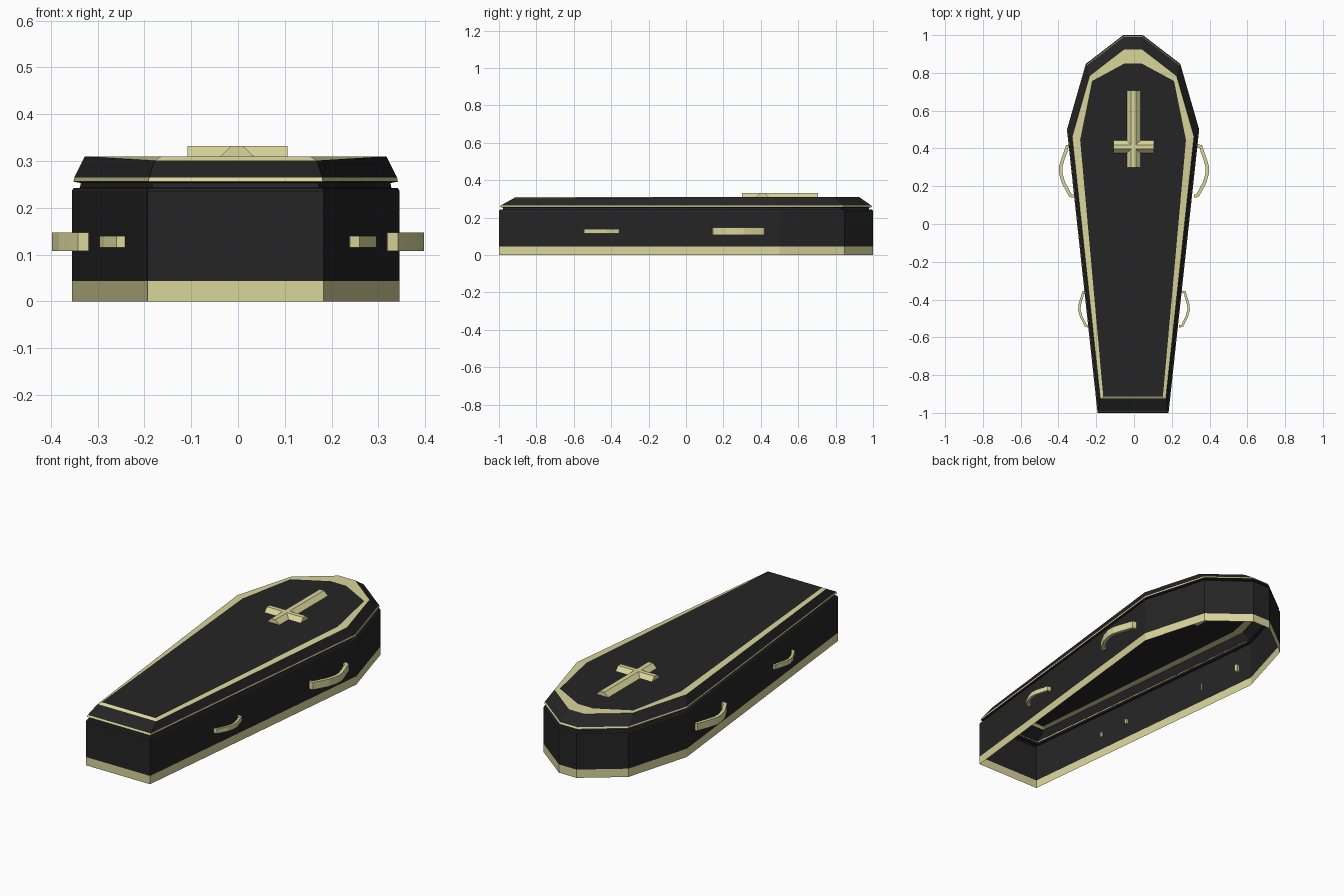
import bpy, bmesh
from mathutils import Vector

if "Cube" in bpy.data.objects:
    bpy.data.objects.remove(bpy.data.objects["Cube"])

CX = -0.005  # body sits very slightly left of the handles' centre


def material(name, rgb):
    m = bpy.data.materials.new(name)
    m.diffuse_color = (*rgb, 1)
    m.use_nodes = True
    m.node_tree.nodes["Principled BSDF"].inputs["Base Color"].default_value = m.diffuse_color
    return m


BLACK = material("black_lacquer", (0.018, 0.018, 0.018))
GOLD = material("pale_gold", (0.70, 0.67, 0.33))


def finish(name, bm, mats, recalc=True):
    if recalc:
        bmesh.ops.recalc_face_normals(bm, faces=bm.faces)
    me = bpy.data.meshes.new(name)
    bm.to_mesh(me)
    bm.free()
    for m in mats:
        me.materials.append(m)
    ob = bpy.data.objects.new(name, me)
    bpy.context.collection.objects.link(ob)
    return ob


def outline(half):
    """Full closed outline from the right half, foot to head."""
    return half + [(-x, y) for x, y in reversed(half)]


def loft(name, rings, band_mats, cap=None):
    """Sheet through (outline, z) rings; one material index per band."""
    bm = bmesh.new()
    loops = [[bm.verts.new((x + CX, y, z(y) if callable(z) else z)) for x, y in pts]
             for pts, z in rings]
    for lo, hi, mi in zip(loops, loops[1:], band_mats):
        n = len(lo)
        for i in range(n):
            j = (i + 1) % n
            bm.faces.new((lo[i], lo[j], hi[j], hi[i])).material_index = mi
    if cap is not None:
        bm.faces.new(loops[-1]).material_index = cap
    return finish(name, bm, [BLACK, GOLD], recalc=False)


def scaled(sx, sy):
    return [(x * sx, y * sy) for x, y in FULL]


FULL = outline([(0.188, -1.0), (0.35, 0.5), (0.25, 0.848), (0.052, 1.0)])
PANEL = outline([(0.158, -0.912), (0.28, 0.445), (0.217, 0.757), (0.045, 0.85)])

# Open-bottomed body with gold base band and a recessed neck under the lid
loft("coffin_body",
     [(FULL, 0), (FULL, 0.044), (FULL, 0.236), (scaled(0.99, 0.995), 0.242),
      (scaled(0.95, 0.98), 0.243), (scaled(0.945, 0.977), 0.253)],
     [1, 0, 0, 0, 0])

# Lid with gold rim line, sloped sides, gold border and dark panel
loft("coffin_lid",
     [(scaled(0.945, 0.977), 0.253), (scaled(0.99, 0.995), 0.256),
      (scaled(0.985, 0.99), 0.265),
      (scaled(0.92, 0.925), lambda y: 0.301 if y < -0.9 else 0.31), (PANEL, 0.31)],
     [0, 1, 0, 1], cap=0)


# Cross made of two ridged bars
def ridged_bar(name, centre, half_len, half_w, along_y):
    bm = bmesh.new()
    section = [(-half_w, 0), (half_w, 0), (half_w * 0.35, 0.022), (-half_w * 0.35, 0.022)]
    ends = []
    for s in (-half_len, half_len):
        ends.append([bm.verts.new((centre[0] + (u if along_y else s),
                                   centre[1] + (s if along_y else u), 0.31 + h))
                     for u, h in section])
    a, b = ends
    for i in range(4):
        bm.faces.new((a[i], a[(i + 1) % 4], b[(i + 1) % 4], b[i]))
    bm.faces.new(a)
    bm.faces.new(b)
    return finish(name, bm, [GOLD])


ridged_bar("cross_upright", (-0.002, 0.503), 0.204, 0.036, True)
ridged_bar("cross_arm", (-0.001, 0.408), 0.107, 0.033, False)


# Bowed strap handles, mirrored to both sides
def handle(name, path, z0, z1, thick, side):
    bm = bmesh.new()
    pts = [Vector(p) for p in path]
    cols = []
    for i, p in enumerate(pts):
        t = (pts[min(i + 1, len(pts) - 1)] - pts[max(i - 1, 0)]).normalized()
        n = Vector((-t.y, t.x)) * thick / 2
        cols.append([bm.verts.new((side * q.x, q.y, z))
                     for q, z in ((p - n, z0), (p + n, z0), (p + n, z1), (p - n, z1))])
    for a, b in zip(cols, cols[1:]):
        for i in range(4):
            bm.faces.new((a[i], a[(i + 1) % 4], b[(i + 1) % 4], b[i]))
    bm.faces.new(cols[0])
    bm.faces.new(cols[-1])
    return finish(name, bm, [GOLD])


LARGE = [(0.318, 0.148), (0.336, 0.15), (0.35, 0.175), (0.374, 0.22), (0.388, 0.27),
         (0.388, 0.305), (0.374, 0.35), (0.361, 0.385), (0.354, 0.41), (0.325, 0.416)]
SMALL = [(0.238, -0.542), (0.255, -0.54), (0.264, -0.52), (0.28, -0.49), (0.289, -0.455),
         (0.288, -0.43), (0.28, -0.40), (0.273, -0.38), (0.27, -0.362), (0.245, -0.358)]
for label, side in (("right", 1), ("left", -1)):
    handle("large_handle_" + label, LARGE, 0.108, 0.147, 0.018, side)
    handle("small_handle_" + label, SMALL, 0.115, 0.14, 0.013, side)
